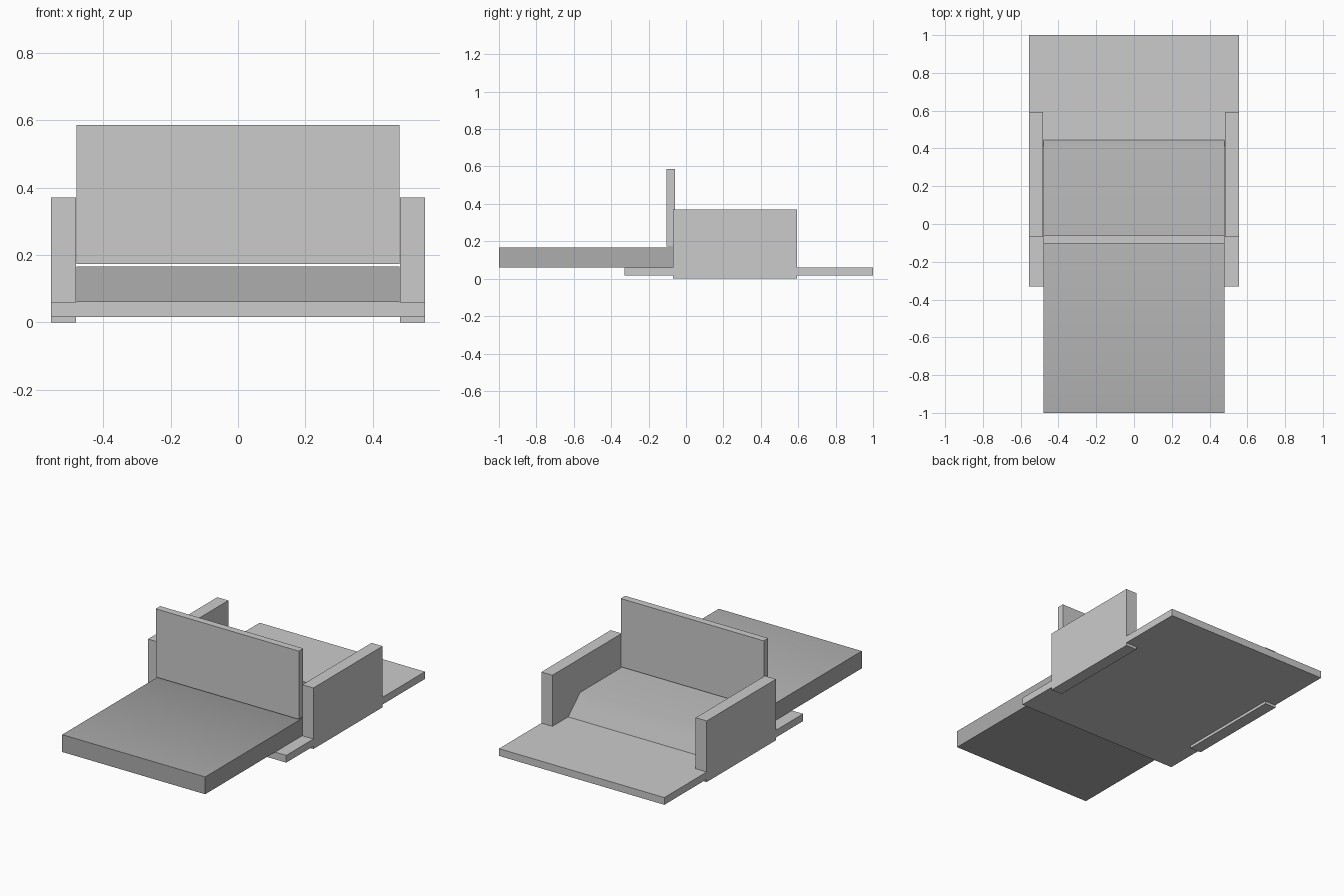
import bpy, bmesh, math

if "Cube" in bpy.data.objects:
    bpy.data.objects.remove(bpy.data.objects["Cube"])

dark = bpy.data.materials.new("dark_fabric")
dark.diffuse_color = (0.42, 0.42, 0.42, 1)
dark.use_nodes = True
dark.node_tree.nodes["Principled BSDF"].inputs["Base Color"].default_value = dark.diffuse_color


def extrude_profile(name, profile, x0, x1):
    """Extrude a closed (y, z) profile along x."""
    bm = bmesh.new()
    face = bm.faces.new([bm.verts.new((x0, y, z)) for y, z in profile])
    ext = bmesh.ops.extrude_face_region(bm, geom=[face])
    moved = [v for v in ext["geom"] if isinstance(v, bmesh.types.BMVert)]
    bmesh.ops.translate(bm, verts=moved, vec=(x1 - x0, 0, 0))
    bmesh.ops.recalc_face_normals(bm, faces=bm.faces)
    mesh = bpy.data.meshes.new(name)
    bm.to_mesh(mesh)
    bm.free()
    obj = bpy.data.objects.new(name, mesh)
    bpy.context.collection.objects.link(obj)
    return obj


def box(name, x0, x1, y0, y1, z0, z1):
    return extrude_profile(name, [(y0, z0), (y1, z0), (y1, z1), (y0, z1)], x0, x1)


# Base platform
box("base", -0.555, 0.555, -0.33, 1.0, 0.017, 0.061)

# Armrests, mirrored across x
arm = box("armrests", 0.481, 0.555, -0.07, 0.594, 0.0, 0.371)
arm.modifiers.new("mirror", 'MIRROR').use_axis[0] = True

# Upright backrest panel
box("backrest", -0.48, 0.48, -0.103, -0.06, 0.173, 0.587)

# Long mattress with a sloped rear edge, softly shaded
mattress = extrude_profile(
    "mattress",
    [(-1.0, 0.061), (0.444, 0.061), (0.33, 0.166), (-1.0, 0.166)],
    -0.48, 0.48)
mattress.data.materials.append(dark)
bpy.context.view_layer.objects.active = mattress
mattress.select_set(True)
bpy.ops.object.shade_smooth_by_angle(angle=math.radians(50))
